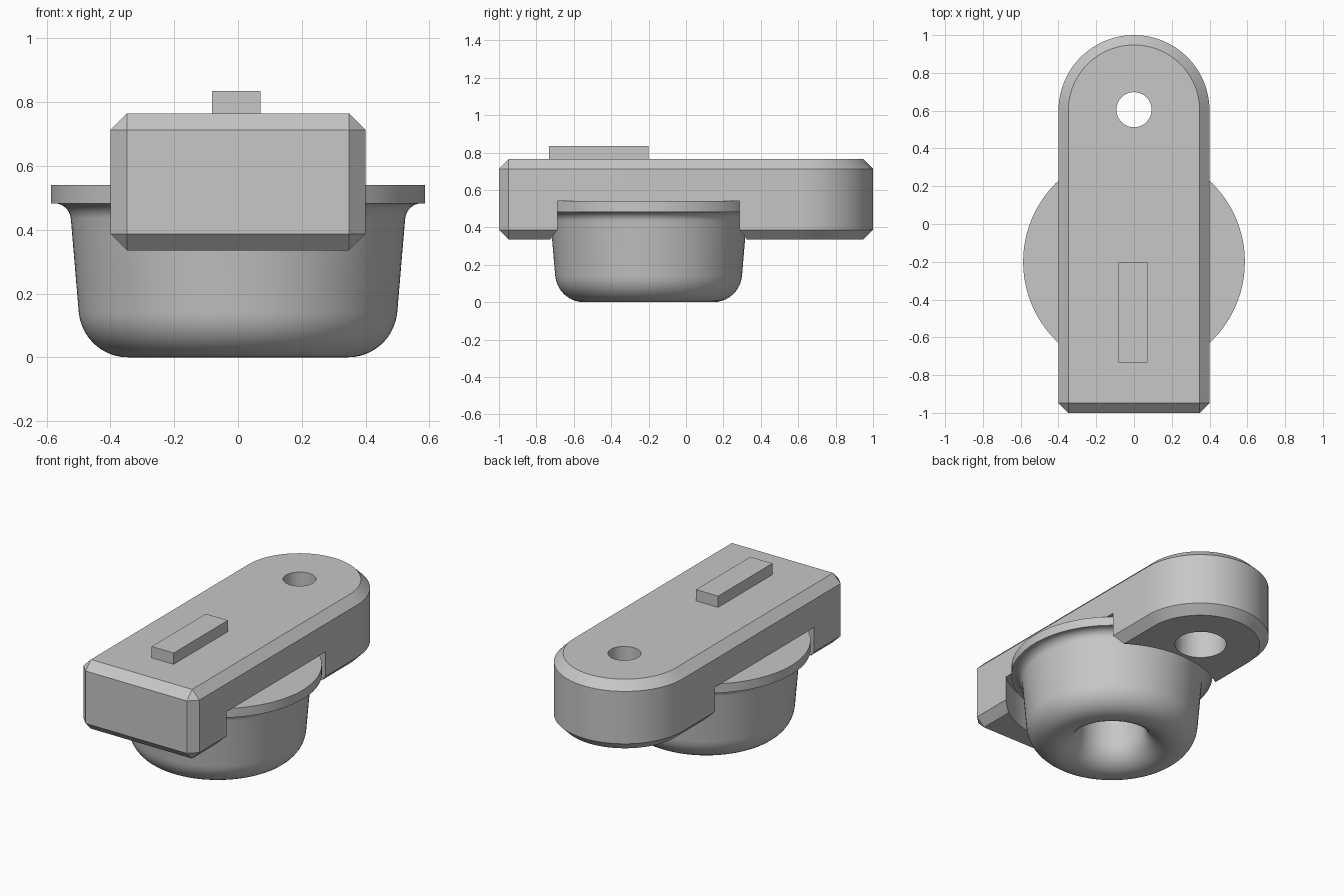
import bpy, bmesh
from math import pi, sin, cos, radians

cube = bpy.data.objects.get("Cube")
if cube:
    bpy.data.objects.remove(cube, do_unlink=True)

grey = bpy.data.materials.new("plain grey")
grey.use_nodes = True
grey.diffuse_color = (0.57, 0.57, 0.57, 1)
grey.node_tree.nodes["Principled BSDF"].inputs["Base Color"].default_value = grey.diffuse_color


def finish(name, bm):
    bmesh.ops.remove_doubles(bm, verts=bm.verts, dist=1e-5)
    bmesh.ops.recalc_face_normals(bm, faces=bm.faces)
    mesh = bpy.data.meshes.new(name)
    bm.to_mesh(mesh)
    bm.free()
    mesh.materials.append(grey)
    obj = bpy.data.objects.new(name, mesh)
    bpy.context.collection.objects.link(obj)
    return obj


def activate(obj):
    bpy.ops.object.select_all(action='DESELECT')
    obj.select_set(True)
    bpy.context.view_layer.objects.active = obj


def smooth(obj):
    activate(obj)
    bpy.ops.object.shade_smooth_by_angle(angle=radians(30))


def arc(cx, cz, r, start, end, steps=10):
    angles = [radians(start + (end - start) * i / steps) for i in range(steps + 1)]
    return [(cx + r * cos(a), cz + r * sin(a)) for a in angles]


def lathe(name, profile, y, segments=96):
    """Turn an (r, z) profile about a vertical axis at the given y."""
    bm = bmesh.new()
    verts = [bm.verts.new((r, y, z)) for r, z in profile]
    edges = [bm.edges.new(pair) for pair in zip(verts, verts[1:])]
    bmesh.ops.spin(bm, geom=verts + edges, cent=(0, y, 0), axis=(0, 0, 1),
                   angle=2 * pi, steps=segments)
    return finish(name, bm)


# Housing: round at the back, square at the front, chamfered all round
HALF, CHAMFER, BOTTOM, TOP = 0.4, 0.052, 0.335, 0.765


def outline(inset):
    """Mid outline has clipped front corners; inset outline has square ones."""
    w, f, c = HALF - inset, -1 + inset, CHAMFER - inset
    return arc(0, 0.6, w, 0, 180, 48) + [(-w, f + c), (-w + c, f), (w - c, f), (w, f + c)]


bm = bmesh.new()
rings = []
for z, inset in ((BOTTOM, CHAMFER), (BOTTOM + CHAMFER, 0), (TOP - CHAMFER, 0), (TOP, CHAMFER)):
    rings.append([bm.verts.new((x, y, z)) for x, y in outline(inset)])
for low, high in zip(rings, rings[1:]):
    for i in range(len(low)):
        bm.faces.new((low[i - 1], low[i], high[i], high[i - 1]))
bm.faces.new(rings[0])
bm.faces.new(rings[-1])
housing = finish("housing", bm)

# Pocket for the cup and stepped bolt hole
CUP_Y, RIM = -0.2, 0.54
pocket = lathe("pocket_cutter", [(0, 0.1), (0.63, 0.1), (0.63, RIM), (0, RIM)], CUP_Y)
hole = lathe("hole_cutter", [(0, 0.2), (0.15, 0.2), (0.15, 0.6), (0.093, 0.6),
                             (0.093, 0.9), (0, 0.9)], 0.605, 48)
for cutter in (pocket, hole):
    cutter.hide_render = True
    activate(housing)
    mod = housing.modifiers.new("cut", 'BOOLEAN')
    mod.operation = 'DIFFERENCE'
    mod.solver = 'EXACT'
    mod.object = cutter
    bpy.ops.object.modifier_apply(modifier=mod.name)
    bpy.data.objects.remove(cutter, do_unlink=True)
smooth(housing)

# Flanged cup with a rounded foot and a recess underneath
profile = [(0, 0.4), (0.12, 0.4), (0.18, 0.34)]
profile += arc(0.345, 0.15, 0.15, 180, 270)
profile += arc(0.345, 0.155, 0.155, 270, 355)
profile += arc(0.577, 0.43, 0.053, 175, 90, 8)
profile += [(0.587, 0.483), (0.587, RIM), (0.3, RIM), (0.3, 0.56), (0, 0.56)]
smooth(lathe("cup", profile, CUP_Y))

# Raised bar on top of the housing
bm = bmesh.new()
bmesh.ops.create_cube(bm, size=1)
bmesh.ops.scale(bm, vec=(0.152, 0.533, 0.09), verts=bm.verts)
bmesh.ops.translate(bm, vec=(-0.005, -0.467, 0.79), verts=bm.verts)
finish("raised_bar", bm)
